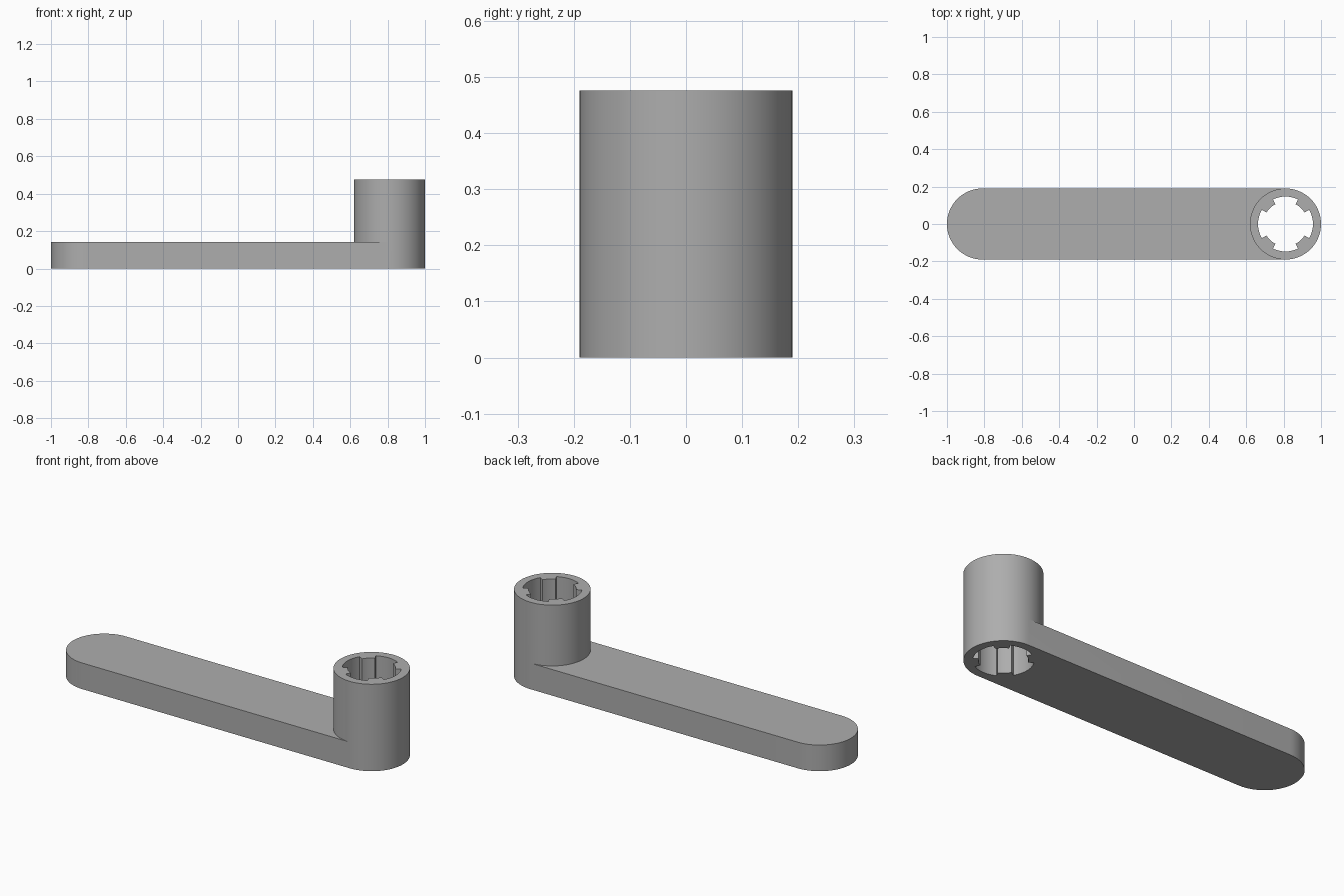
import bpy, bmesh
from math import cos, sin, radians

cube = bpy.data.objects.get("Cube")
if cube:
    bpy.data.objects.remove(cube)

R, HOLE, TOOTH = 0.19, 0.147, 0.119   # outer wall, bore and tooth radii
CX = 1 - R                            # centre of each rounded end
ARM_TOP, SOCKET_TOP = 0.143, 0.476


def span(a, b, n):
    return [a + (b - a) * i / n for i in range(n + 1)]


# Bore profile: one quadrant of slot, tooth, slot, mirrored around the circle
quadrant = [(a, HOLE) for a in span(0, 31, 6)]
quadrant += [(a, TOOTH) for a in span(31, 63, 6)]
quadrant += [(a, HOLE) for a in span(63, 90, 5)]
half = quadrant + [(180 - a, r) for a, r in reversed(quadrant)][1:]
bore = half + [(360 - a, r) for a, r in reversed(half)][1:-1]


def polar(cx, a, r):
    return cx + r * cos(radians(a)), r * sin(radians(a))


inner = [polar(CX, a, r) for a, r in bore]
outer = [polar(CX, a, R) for a, r in bore]
near_end = [polar(CX, a, R) for a, r in bore if a <= 90 or a >= 270]
inward_arc = [polar(CX, a, R) for a, r in bore if 90 <= a <= 270]
far_end = [polar(-CX, a, R) for a in span(90, 270, 32)]
right_arc = [polar(CX, a, R) for a, r in bore if a >= 270] + \
            [polar(CX, a, R) for a, r in bore if a <= 90]

bm = bmesh.new()


def dedupe(points):
    out = []
    for p in points:
        if not any(abs(p[0] - q[0]) + abs(p[1] - q[1]) < 1e-5 for q in out):
            out.append(p)
    return out


def face(points):
    pts = [p for i, p in enumerate(points)
           if all(sum(abs(a - b) for a, b in zip(p, q)) > 1e-5 for q in points[:i])]
    if len(pts) > 2:
        bm.faces.new([bm.verts.new(p) for p in pts])


def wall(loop, z0, z1):
    for p, q in zip(loop, loop[1:] + loop[:1]):
        face([(*p, z0), (*q, z0), (*q, z1), (*p, z1)])


def ring(z):
    for i in range(len(outer)):
        face([(*p, z) for p in (outer[i - 1], outer[i], inner[i], inner[i - 1])])


# Arm: side wall with two rounded ends, flat top and bottom up to the socket
wall(dedupe(right_arc + far_end), 0, ARM_TOP)
arm_outline = dedupe(far_end + list(reversed(inward_arc)))
for z in (0, ARM_TOP):
    face([(*p, z) for p in arm_outline])

# Socket: tube above the arm, toothed bore right through, end rings
wall(dedupe(outer), ARM_TOP, SOCKET_TOP)
wall(inner, 0, SOCKET_TOP)
ring(0)
ring(SOCKET_TOP)

bmesh.ops.remove_doubles(bm, verts=bm.verts, dist=1e-5)
bmesh.ops.recalc_face_normals(bm, faces=bm.faces)
mesh = bpy.data.meshes.new("crank_arm")
bm.to_mesh(mesh)
bm.free()
crank = bpy.data.objects.new("crank_arm", mesh)
bpy.context.collection.objects.link(crank)

# Plain grey
grey = bpy.data.materials.new("grey")
grey.use_nodes = True
colour = (0.42, 0.42, 0.42, 1)
grey.diffuse_color = colour
grey.node_tree.nodes["Principled BSDF"].inputs["Base Color"].default_value = colour
mesh.materials.append(grey)

# Smooth round walls with sharp rims
bpy.ops.object.select_all(action="DESELECT")
crank.select_set(True)
bpy.context.view_layer.objects.active = crank
bpy.ops.object.shade_smooth_by_angle(angle=radians(30))
